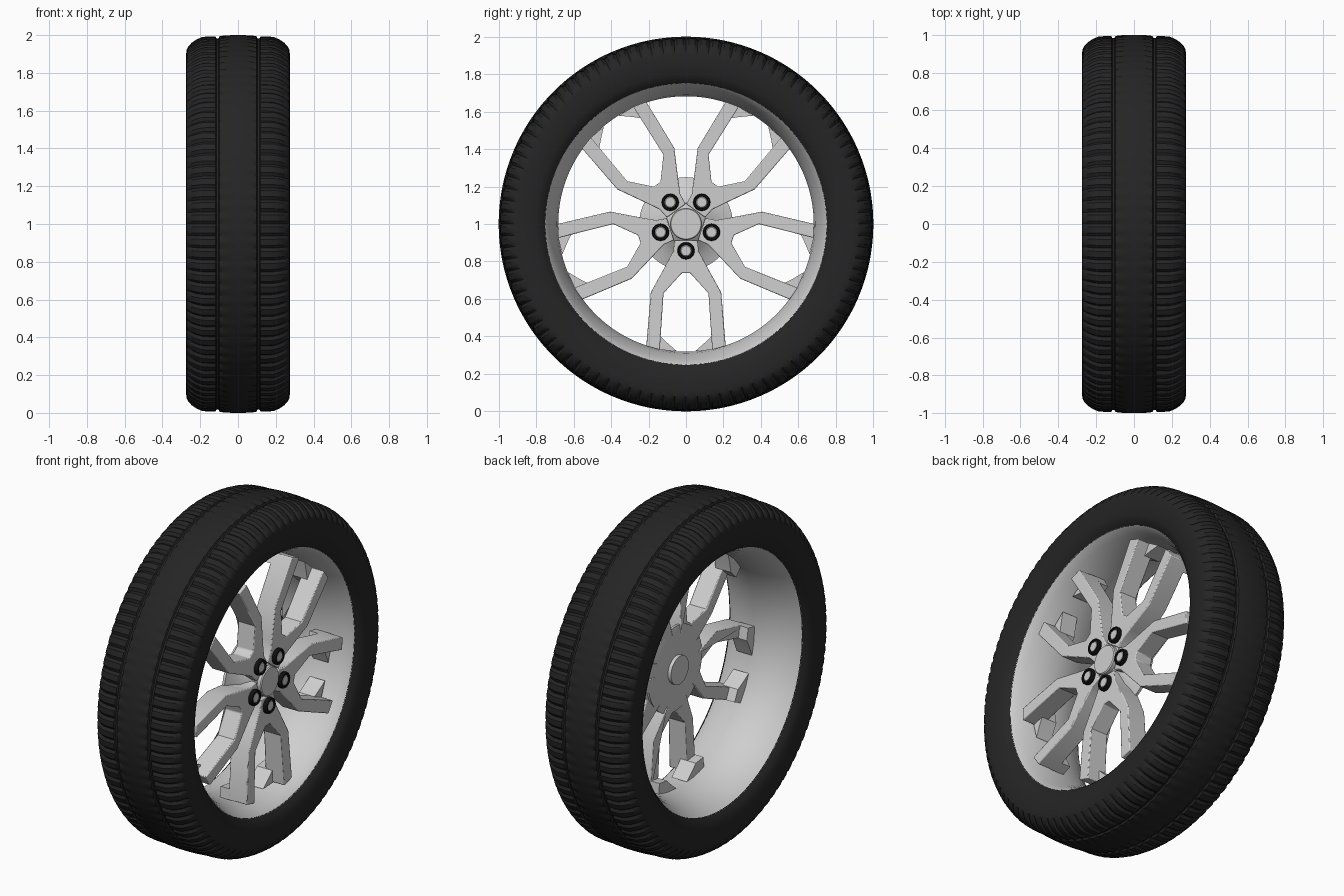
import bpy, bmesh, math

if "Cube" in bpy.data.objects:
    bpy.data.objects.remove(bpy.data.objects["Cube"])

CZ = 1.0  # height of the wheel axis (axis runs along x)


def material(name, rgb):
    m = bpy.data.materials.new(name)
    m.diffuse_color = (*rgb, 1)
    m.use_nodes = True
    m.node_tree.nodes["Principled BSDF"].inputs["Base Color"].default_value = m.diffuse_color
    return m


ALLOY = material("silver alloy", (0.62, 0.62, 0.62))
RUBBER = material("black rubber", (0.018, 0.018, 0.018))
BLACK = material("gloss black", (0.005, 0.005, 0.005))


def finish(name, bm, mat, angle=30, bevel=0):
    bmesh.ops.recalc_face_normals(bm, faces=bm.faces[:])
    me = bpy.data.meshes.new(name)
    bm.to_mesh(me)
    bm.free()
    me.materials.append(mat)
    ob = bpy.data.objects.new(name, me)
    bpy.context.collection.objects.link(ob)
    if bevel:
        mod = ob.modifiers.new("bevel", 'BEVEL')
        mod.width, mod.segments, mod.limit_method = bevel, 2, 'ANGLE'
        mod.angle_limit = math.radians(40)
    bpy.ops.object.select_all(action='DESELECT')
    ob.select_set(True)
    bpy.context.view_layer.objects.active = ob
    bpy.ops.object.shade_smooth_by_angle(angle=math.radians(angle))
    return ob


def revolve(name, profile, n, mat, centre=(0, CZ), shape=None, closed=True):
    """Spin (x, radius) points about the x direction; open profiles get end caps."""
    bm = bmesh.new()
    rings = []
    for i in range(n):
        a = 2 * math.pi * i / n
        ring = []
        for x, r in profile:
            if shape:
                x, r = shape(x, r, i)
            ring.append(bm.verts.new((x, centre[0] + r * math.sin(a), centre[1] - r * math.cos(a))))
        rings.append(ring)
    k = len(profile)
    for i in range(n):
        p, q = rings[i], rings[(i + 1) % n]
        for j in range(k if closed else k - 1):
            m = (j + 1) % k
            bm.faces.new((p[j], p[m], q[m], q[j]))
    if not closed:
        for j in (0, k - 1):
            bm.faces.new([r[j] for r in rings])
    return finish(name, bm, mat)


def place(u, r, a):
    """Tangential u and radial r at angle a from straight down -> (y, z)."""
    return (r * math.sin(a) + u * math.cos(a), CZ - r * math.cos(a) + u * math.sin(a))


def prism(bm, outline, a, front, back):
    """Extrude a (u, r) outline between front(r) and back(r) depths."""
    f = [bm.verts.new((front(r), *place(u, r, a))) for u, r in outline]
    b = [bm.verts.new((back(r), *place(u, r, a))) for u, r in outline]
    bm.faces.new(f)
    bm.faces.new(b[::-1])
    n = len(f)
    for i in range(n):
        j = (i + 1) % n
        bm.faces.new((f[i], b[i], b[j], f[j]))


# Tyre: rounded section with two circumferential grooves and shoulder blocks
half = [(0, 1.0), (0.04, 0.9995), (0.08, 0.997), (0.098, 0.994), (0.103, 0.982), (0.114, 0.982),
        (0.12, 0.993), (0.16, 0.993), (0.19, 0.99), (0.22, 0.977), (0.245, 0.96),
        (0.265, 0.938), (0.273, 0.92), (0.275, 0.89), (0.274, 0.85), (0.268, 0.80),
        (0.255, 0.77), (0.235, 0.75), (0.2, 0.745)]
section = [(-x, r) for x, r in half[:0:-1]] + half


def tread(x, r, i):
    if i % 4 == 0 and r > 0.935:
        if abs(x) > 0.115:
            return x * 0.985, r - 0.012
        if 0.07 < abs(x) < 0.1:
            return x, r - 0.008
    return x, r


revolve("tyre", section, 4 * 96, RUBBER, shape=tread)

# Rim barrel: narrowest in the middle, flaring to both lips
barrel = [(0.237, 0.752), (0.225, 0.742), (0.19, 0.725), (0.14, 0.705), (0.08, 0.69),
          (0.02, 0.682), (-0.04, 0.682), (-0.10, 0.692), (-0.16, 0.71), (-0.21, 0.735),
          (-0.237, 0.752), (-0.2, 0.757), (0.2, 0.757)]
revolve("rim", barrel, 128, ALLOY)

# Hub: dished cone between spokes, and the centre cap
cone = [(0.185, 0.085), (0.165, 0.11), (0.135, 0.145), (0.105, 0.19), (0.085, 0.25),
        (0.07, 0.25), (0.06, 0.2)]
revolve("hub_cone", cone, 64, ALLOY, closed=False)
cap = [(0.04, 0.083), (0.205, 0.085), (0.211, 0.08)]
revolve("centre_cap", cap, 48, ALLOY, closed=False)

# Five forked spokes; tips carry deeper feet that meet the barrel
side = [(0.022, 0.262), (0.12, 0.37), (0.14, 0.672), (0.212, 0.652), (0.188, 0.365),
        (0.10, 0.205), (0.068, 0.145), (0.062, 0.088)]
fork = side + [(-u, r) for u, r in side[::-1]]
foot = [(0.135, 0.60), (0.105, 0.63), (0.05, 0.678), (0.14, 0.672), (0.212, 0.652), (0.206, 0.59)]


def spoke_front(r):
    return 0.195 + 0.012 * min(1, max(0, r - 0.2) / 0.4)


def spoke_back(r):
    return 0.06 if r < 0.22 else 0.085


for s in range(5):
    a = 2 * math.pi * s / 5
    bm = bmesh.new()
    prism(bm, fork, a, spoke_front, spoke_back)
    finish(f"spoke_{s + 1}", bm, ALLOY, bevel=0.005)
    bm = bmesh.new()
    for sign in (1, -1):
        prism(bm, [(sign * u, r) for u, r in foot], a, lambda r: 0.13, lambda r: 0.03)
    finish(f"spoke_feet_{s + 1}", bm, ALLOY)

    # Wheel nut in a black collar
    c = place(0, 0.143, a)
    collar = [(0.17, 0.046), (0.212, 0.046), (0.218, 0.042), (0.218, 0.033), (0.2, 0.03), (0.17, 0.03)]
    revolve(f"nut_collar_{s + 1}", collar, 24, BLACK, centre=c)
    nut = [(0.17, 0.0305), (0.21, 0.0305), (0.215, 0.026)]
    revolve(f"wheel_nut_{s + 1}", nut, 24, ALLOY, centre=c, closed=False)
